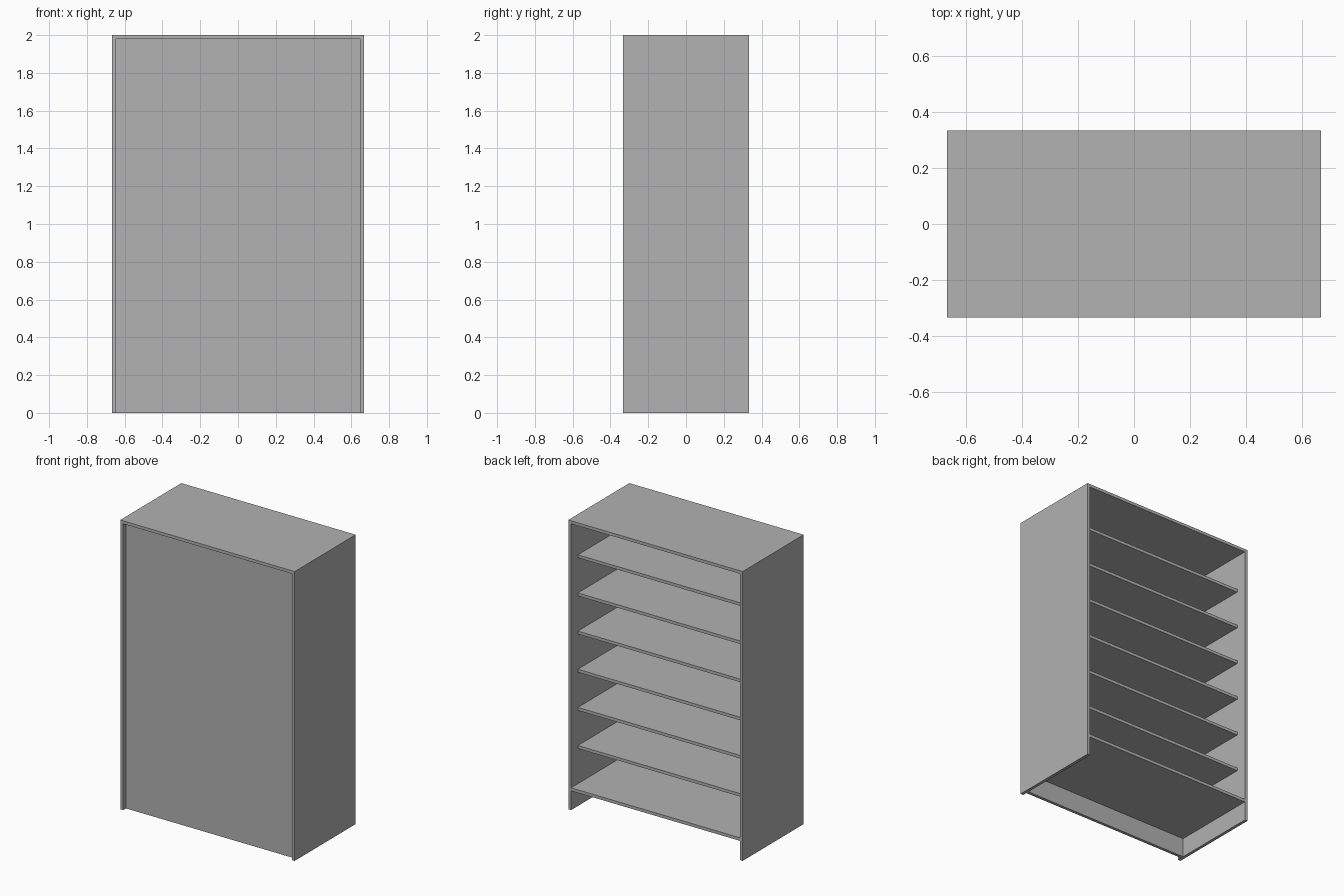
import bpy

cube = bpy.data.objects.get("Cube")
if cube:
    bpy.data.objects.remove(cube, do_unlink=True)

# Single flat colour
grey = bpy.data.materials.new("plain grey")
grey.use_nodes = True
colour = (0.445, 0.445, 0.445, 1)
grey.diffuse_color = colour
grey.node_tree.nodes["Principled BSDF"].inputs["Base Color"].default_value = colour


def board(name, low, high):
    """Add a rectangular board between two opposite corners."""
    bpy.ops.mesh.primitive_cube_add(
        size=1, location=[(a + b) / 2 for a, b in zip(low, high)])
    obj = bpy.context.object
    obj.name = name
    obj.scale = [b - a for a, b in zip(low, high)]
    bpy.ops.object.transform_apply(location=False, rotation=False, scale=True)
    obj.data.materials.append(grey)
    return obj


W, D, H = 0.6667, 0.3333, 2.0      # half width, half depth, height
T = 0.021                          # board thickness
IN = W - T                         # inner half width
PANEL_FRONT = -D + 0.031           # recessed front panel
PANEL_BACK = PANEL_FRONT + T
BASE = 0.133                       # underside of the bottom board
SHELVES = 6

# Carcass
board("left_side", (IN, -D, 0), (W, D, H - T))
board("right_side", (-W, -D, 0), (-IN, D, H - T))
board("top_board", (-W, -D, H - T), (W, D, H))
board("front_panel", (-IN, PANEL_FRONT, 0), (IN, PANEL_BACK, H - T))
board("bottom_board", (-IN, PANEL_BACK, BASE), (IN, D, BASE + T))

# Evenly spaced shelves, set in from the open back
step = (H - T - BASE) / (SHELVES + 1)
for i in range(1, SHELVES + 1):
    z = BASE + i * step
    board(f"shelf_{i}", (-IN, PANEL_BACK, z), (IN, D - 0.075, z + T))
